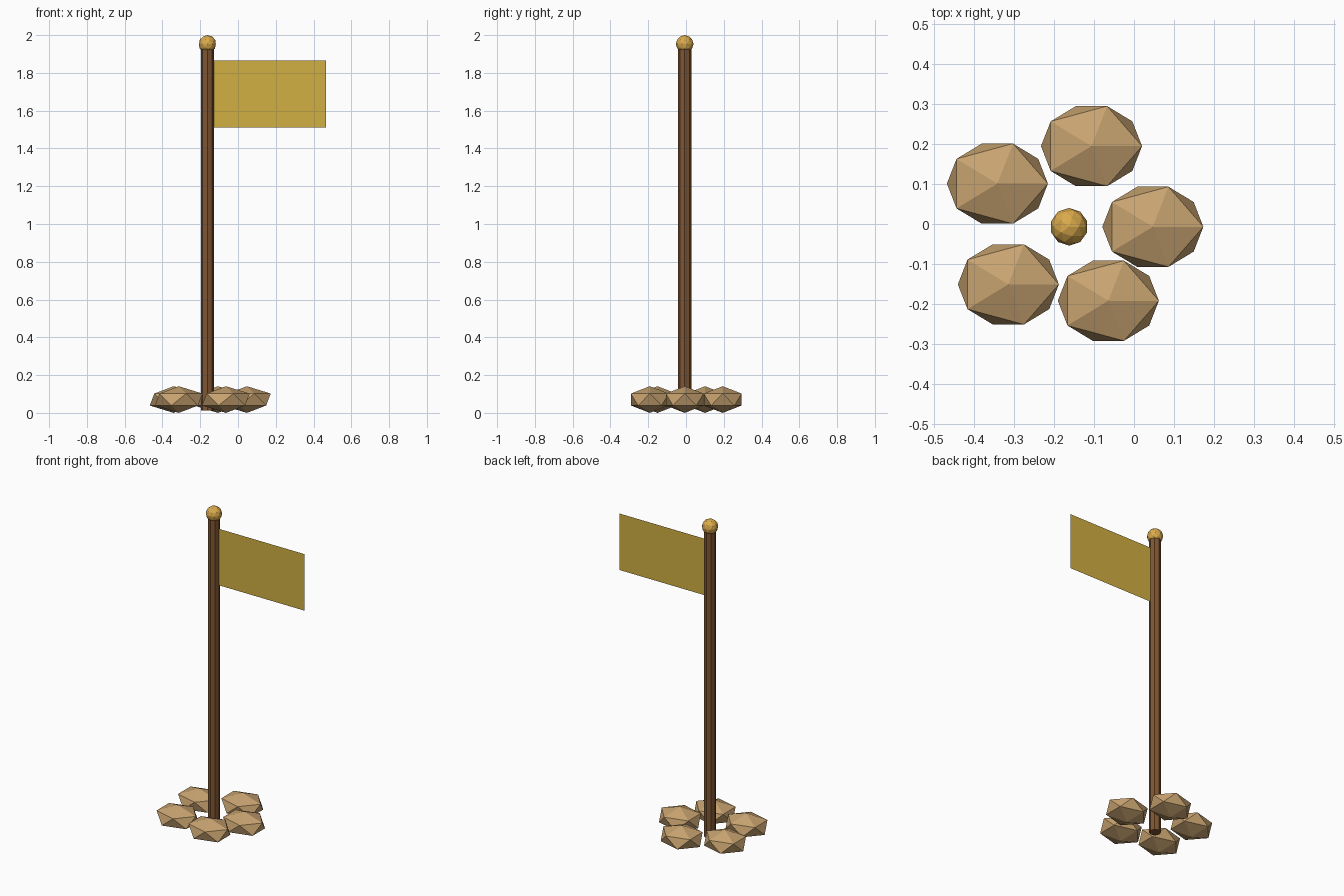
import bpy
import bmesh
from math import cos, sin
from mathutils import Matrix, Vector

cube = bpy.data.objects.get("Cube")
if cube:
    bpy.data.objects.remove(cube, do_unlink=True)


def make_material(name, rgb):
    """Flat material from an 8-bit sRGB colour."""
    linear = [((c / 255 + 0.055) / 1.055) ** 2.4 for c in rgb] + [1]
    mat = bpy.data.materials.new(name)
    mat.use_nodes = True
    mat.diffuse_color = linear
    mat.node_tree.nodes["Principled BSDF"].inputs["Base Color"].default_value = linear
    return mat


def add_part(name, bm, mat):
    mesh = bpy.data.meshes.new(name)
    bm.to_mesh(mesh)
    bm.free()
    mesh.materials.append(mat)
    obj = bpy.data.objects.new(name, mesh)
    bpy.context.collection.objects.link(obj)
    return obj


wood = make_material("brown wood", (128, 86, 50))
stone = make_material("tan stone", (200, 163, 112))
gold = make_material("gold knob", (218, 170, 76))
cloth = make_material("yellow cloth", (210, 176, 67))

POLE = Vector((-0.162, -0.007, 0))
POLE_RADIUS = 0.035

# Eight-sided pole
bottom, top = 0.012, 1.95
bm = bmesh.new()
bmesh.ops.create_cone(bm, cap_ends=True, segments=8, radius1=POLE_RADIUS,
                      radius2=POLE_RADIUS, depth=top - bottom)
add_part("pole", bm, wood).location = POLE + Vector((0, 0, (top + bottom) / 2))

# Faceted ball on top
bm = bmesh.new()
bmesh.ops.create_icosphere(bm, subdivisions=2, radius=0.047)
add_part("pole_knob", bm, gold).location = POLE + Vector((0, 0, 1.953))

# Flat flag, a single thin sheet
left, right, low, high = POLE.x + POLE_RADIUS - 0.005, 0.466, 1.512, 1.866
bm = bmesh.new()
corners = [(left, low), (right, low), (right, high), (left, high)]
bm.faces.new([bm.verts.new((x, POLE.y, z)) for x, z in corners])
add_part("flag", bm, cloth)

# Ring of flattened stones round the base
for i in range(5):
    angle = i * 1.3
    bm = bmesh.new()
    bmesh.ops.create_icosphere(bm, subdivisions=1, radius=1,
                               matrix=Matrix.Diagonal((0.141, 0.1176, 0.0706, 1)))
    rock = add_part(f"base_stone_{i + 1}", bm, stone)
    rock.location = POLE + Vector((0.209 * cos(angle), 0.209 * sin(angle), 0.0706))
